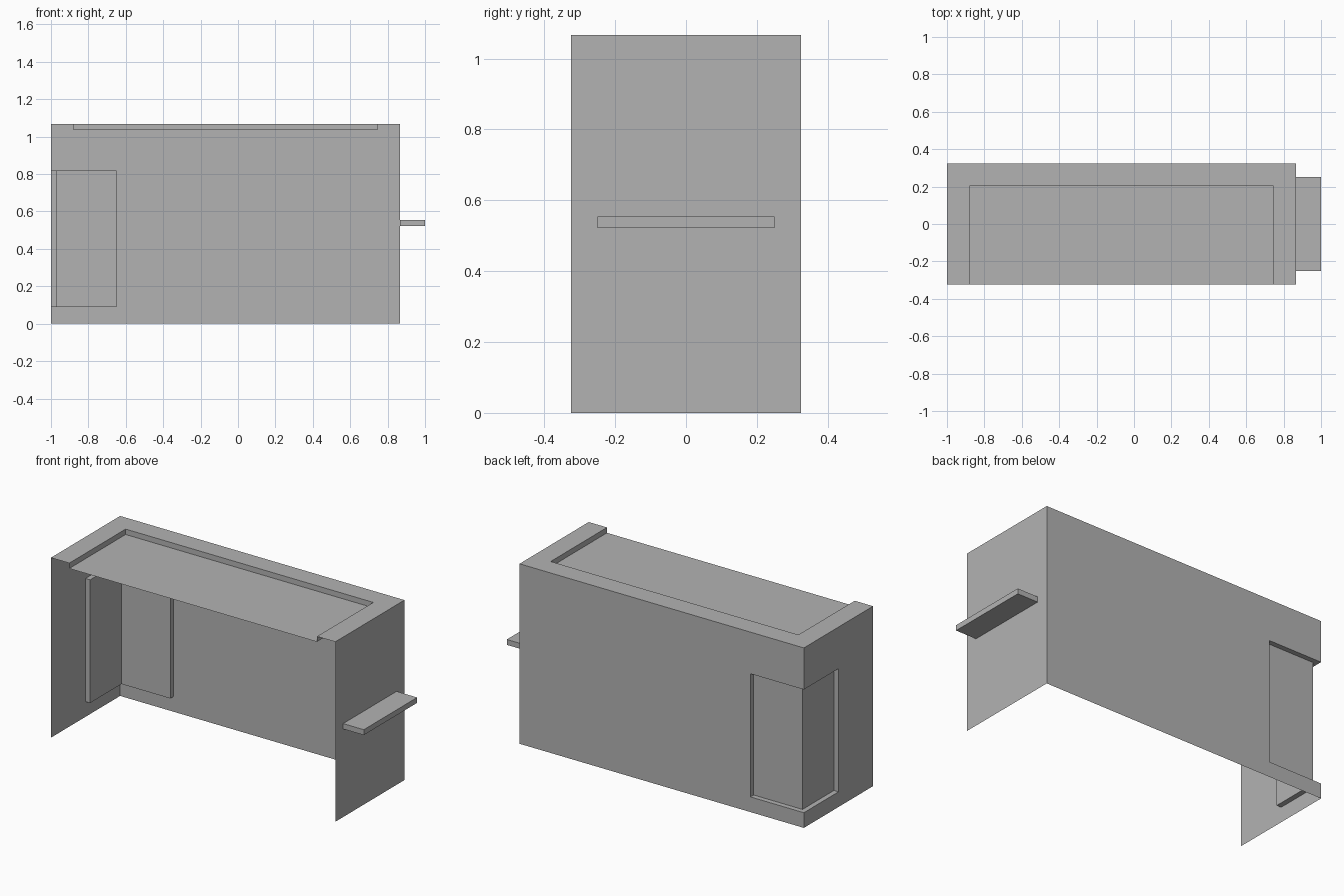
import bpy
import bmesh

cube = bpy.data.objects.get("Cube")
if cube:
    bpy.data.objects.remove(cube, do_unlink=True)

grey = bpy.data.materials.new("plain grey")
grey.use_nodes = True
colour = (0.45, 0.45, 0.45, 1)
grey.diffuse_color = colour
grey.node_tree.nodes["Principled BSDF"].inputs["Base Color"].default_value = colour


def build(name, polygons, outward):
    """Weld flat polygons into one open shell whose first face looks along outward."""
    bm = bmesh.new()
    for points in polygons:
        bm.faces.new([bm.verts.new(p) for p in points])
    bmesh.ops.remove_doubles(bm, verts=bm.verts, dist=0.0005)
    bmesh.ops.recalc_face_normals(bm, faces=bm.faces)
    bm.faces.ensure_lookup_table()
    bm.normal_update()
    if bm.faces[0].normal.dot(outward) < 0:
        bmesh.ops.reverse_faces(bm, faces=bm.faces)
    mesh = bpy.data.meshes.new(name)
    bm.to_mesh(mesh)
    bm.free()
    mesh.materials.append(grey)
    obj = bpy.data.objects.new(name, mesh)
    bpy.context.collection.objects.link(obj)


def at_x(x, outline):
    return [(x, y, z) for y, z in outline]


def at_y(y, outline):
    return [(x, y, z) for x, z in outline]


def at_z(z, outline):
    return [(x, y, z) for x, y in outline]


def rect(a, b, c, d):
    return [(a, c), (b, c), (b, d), (a, d)]


def notched(edge, far, notch, low, high, top):
    """Wall outline with an opening cut into its edge."""
    return [(edge, 0), (far, 0), (far, top), (edge, top),
            (edge, high), (notch, high), (notch, low), (edge, low)]


# Body extents
X0, X1, Y, TOP = -1.0, 0.865, 0.324, 1.067
# Tray sunk in the top, open to the front
TX0, TX1, TY, TZ = -0.88, 0.745, 0.204, 1.035
# Panel sunk around the back right corner
PX, PY, LOW, HIGH, DEEP = -0.65, 0.0, 0.09, 0.82, 0.03
IX, IY = X0 + DEEP, Y - DEEP

ledge = [(X0, Y), (PX, Y), (PX, IY), (IX, IY), (IX, PY), (X0, PY)]
rim = [(X0, -Y), (TX0, -Y), (TX0, TY), (TX1, TY),
       (TX1, -Y), (X1, -Y), (X1, Y), (X0, Y)]

build("counter_shell", [
    # Outer walls
    at_y(Y, notched(X0, X1, PX, LOW, HIGH, TOP)),
    at_x(X0, notched(Y, -Y, PY, LOW, HIGH, TOP)),
    at_x(X1, rect(-Y, Y, 0, TOP)),
    # Top rim and sunken tray
    at_z(TOP, rim),
    at_z(TZ, rect(TX0, TX1, -Y, TY)),
    at_y(TY, rect(TX0, TX1, TZ, TOP)),
    at_x(TX0, rect(-Y, TY, TZ, TOP)),
    at_x(TX1, rect(-Y, TY, TZ, TOP)),
    # Sunken corner panel
    at_z(LOW, ledge),
    at_z(HIGH, ledge),
    at_y(IY, rect(IX, PX, LOW, HIGH)),
    at_x(IX, rect(PY, IY, LOW, HIGH)),
    at_x(PX, rect(IY, Y, LOW, HIGH)),
    at_y(PY, rect(X0, IX, LOW, HIGH)),
], (0, 1, 0))

# Side shelf, open where it meets the wall
SY, SZ0, SZ1 = 0.25, 0.522, 0.554
build("side_shelf", [
    at_x(1.0, rect(-SY, SY, SZ0, SZ1)),
    at_z(SZ0, rect(X1, 1.0, -SY, SY)),
    at_z(SZ1, rect(X1, 1.0, -SY, SY)),
    at_y(-SY, rect(X1, 1.0, SZ0, SZ1)),
    at_y(SY, rect(X1, 1.0, SZ0, SZ1)),
], (1, 0, 0))
